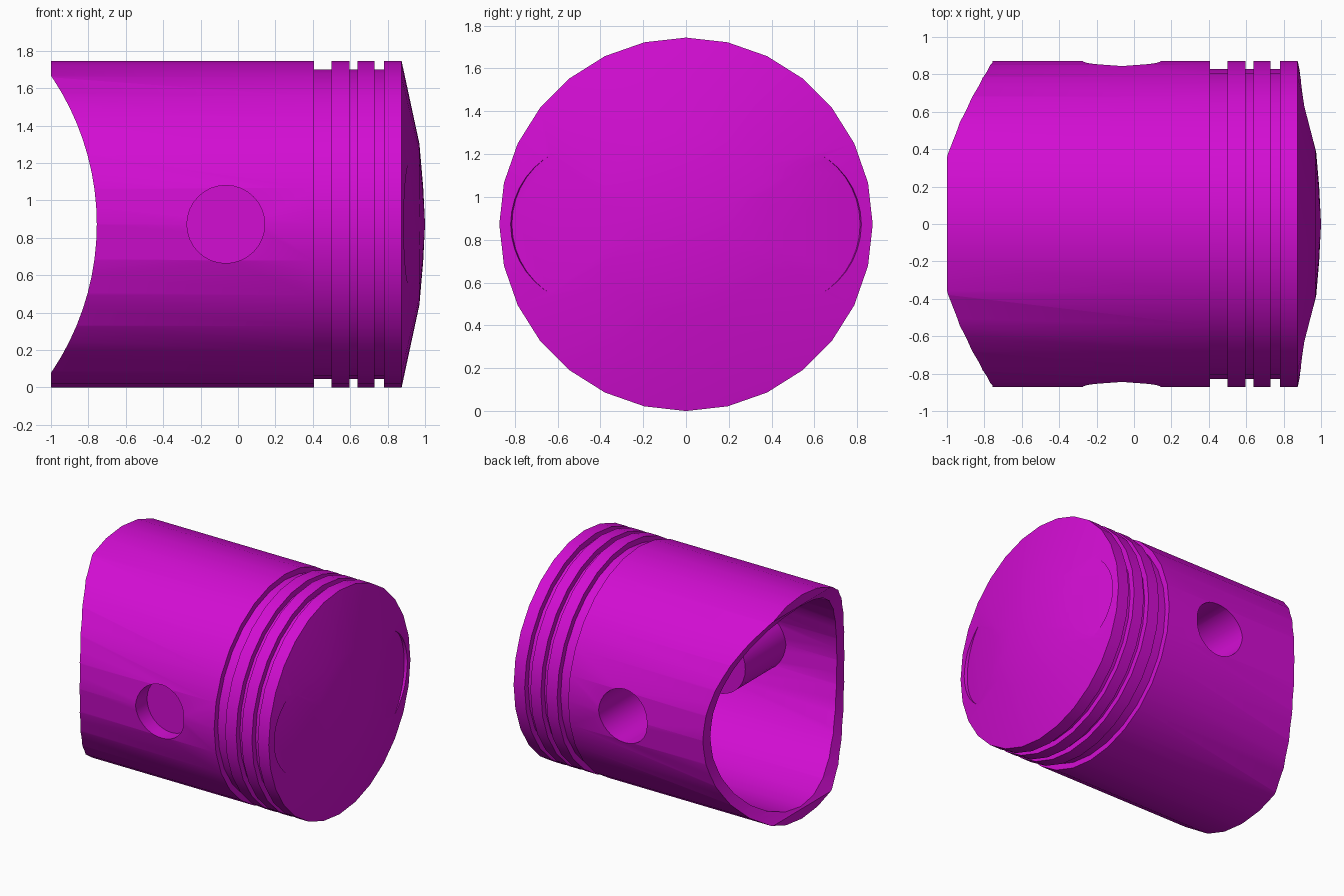
import bpy, bmesh, math
from mathutils import Vector

cube = bpy.data.objects.get("Cube")
if cube:
    bpy.data.objects.remove(cube, do_unlink=True)

R = 0.872          # outer radius, also the height of the axis
SEGS = 28
PIN_X = -0.065     # pin axis position along the body

mat = bpy.data.materials.new("magenta")
mat.use_nodes = True
colour = (0.65, 0.004, 0.65, 1)
mat.diffuse_color = colour
mat.node_tree.nodes["Principled BSDF"].inputs["Base Color"].default_value = colour


def make_object(name, bm):
    bmesh.ops.recalc_face_normals(bm, faces=bm.faces)
    mesh = bpy.data.meshes.new(name)
    bm.to_mesh(mesh)
    bm.free()
    mesh.materials.append(mat)
    obj = bpy.data.objects.new(name, mesh)
    bpy.context.collection.objects.link(obj)
    return obj


def lathe(name, profile):
    """Solid of revolution about the x axis from (x, radius) points."""
    bm = bmesh.new()
    rings = []
    for x, r in profile:
        if r == 0:
            rings.append([bm.verts.new((x, 0, R))] * SEGS)
        else:
            rings.append([bm.verts.new((x, r * math.sin(a), R + r * math.cos(a)))
                          for a in (2 * math.pi * i / SEGS for i in range(SEGS))])
    for a, b in zip(rings, rings[1:]):
        for i in range(SEGS):
            j = (i + 1) % SEGS
            corners = list(dict.fromkeys((a[i], a[j], b[j], b[i])))
            bm.faces.new(corners)
    return make_object(name, bm)


def cylinder(name, start, end, radius, segs=32):
    start, end = Vector(start), Vector(end)
    axis = end - start
    bm = bmesh.new()
    bmesh.ops.create_cone(bm, cap_ends=True, segments=segs, radius1=radius,
                          radius2=radius, depth=axis.length)
    rot = axis.to_track_quat('Z', 'Y').to_matrix().to_4x4()
    bmesh.ops.transform(bm, matrix=rot, verts=bm.verts)
    bmesh.ops.translate(bm, vec=(start + end) / 2, verts=bm.verts)
    return make_object(name, bm)


def combine(target, tool, operation):
    mod = target.modifiers.new(tool.name, 'BOOLEAN')
    mod.operation = operation
    mod.solver = 'EXACT'
    mod.object = tool
    tool.hide_render = True
    bpy.context.view_layer.objects.active = target
    bpy.ops.object.modifier_apply(modifier=mod.name)
    bpy.data.objects.remove(tool, do_unlink=True)


# Outer body: skirt, three ring grooves, low domed crown
profile = [(-1, 0), (-1, R)]
for x0, x1, r in ((0.405, 0.50, 0.828), (0.595, 0.64, 0.828), (0.73, 0.78, 0.828)):
    profile += [(x0, R), (x0, r), (x1, r), (x1, R)]
profile += [(0.875, R), (0.97, 0.43), (0.99, 0.2), (1.0, 0)]
piston = lathe("piston", profile)

# Hollow interior
combine(piston, lathe("bore", [(-1.2, 0), (-1.2, 0.78), (0.33, 0.78), (0.33, 0)]), 'DIFFERENCE')

# Pin bosses on both inner walls
for s in (-1, 1):
    combine(piston, cylinder("pin_boss", (PIN_X, s * 0.28, R), (PIN_X, s * 0.81, R), 0.25), 'UNION')

# Pin holes: shallow recess at the front, deep bore at the back
combine(piston, cylinder("front_pin_hole", (PIN_X, -1.1, R), (PIN_X, -0.73, R), 0.208), 'DIFFERENCE')
combine(piston, cylinder("back_pin_hole", (PIN_X, 0.2, R), (PIN_X, 1.1, R), 0.208), 'DIFFERENCE')

# Concave skirt end
combine(piston, cylinder("skirt_cut", (-2.167, -1.2, R), (-2.167, 1.2, R), 1.412, 96), 'DIFFERENCE')

# Tilted valve pockets in the crown
for s in (-1, 1):
    floor = Vector((0.957, s * 0.45, R))
    out = Vector((1, s * 0.26, 0)).normalized()
    combine(piston, cylinder("valve_pocket", floor, floor + out * 0.4, 0.375, 40), 'DIFFERENCE')

# Smooth shading with crisp edges
bpy.ops.object.select_all(action='DESELECT')
piston.select_set(True)
bpy.context.view_layer.objects.active = piston
bpy.ops.object.shade_smooth_by_angle(angle=math.radians(30))
